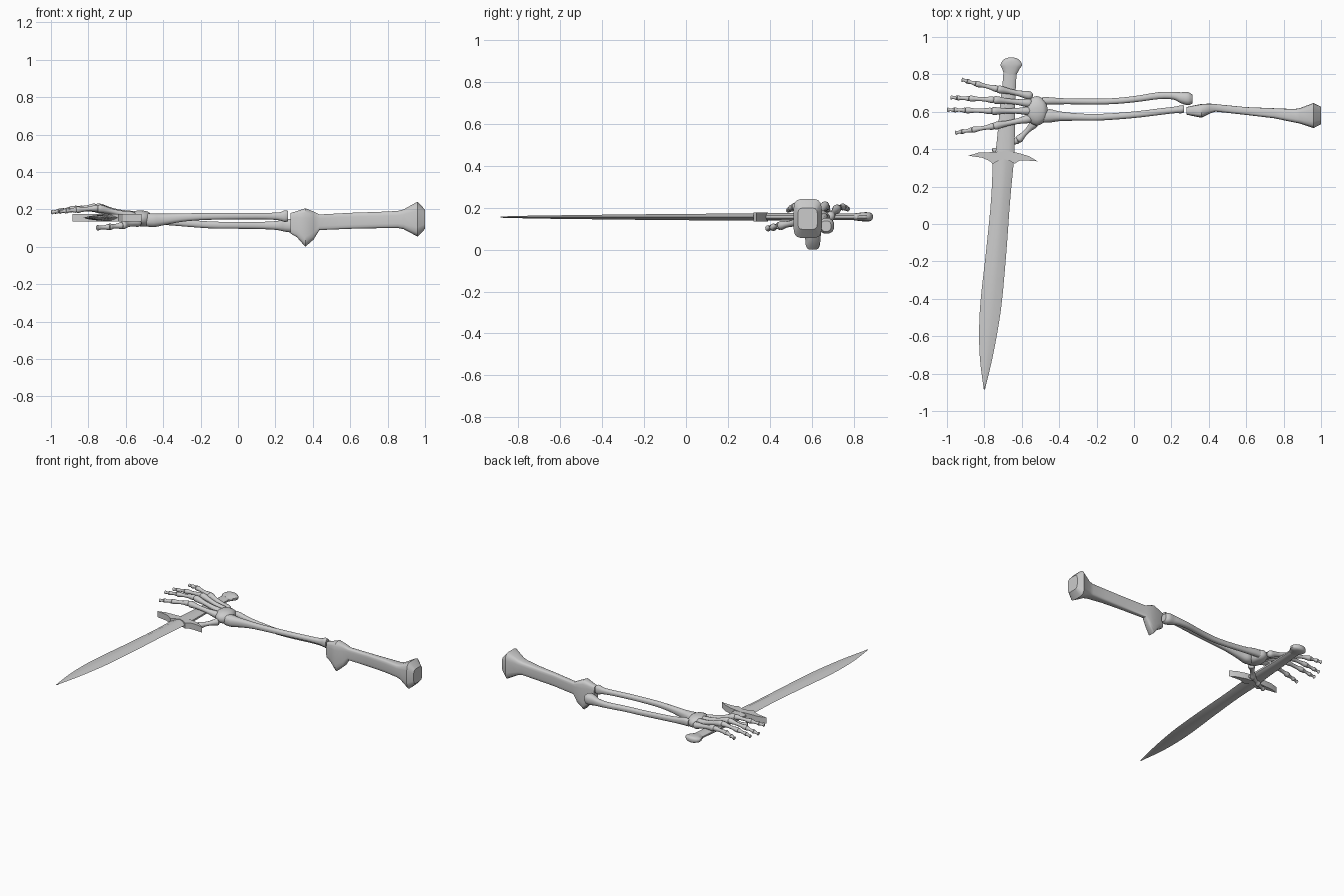
import bpy, math
from mathutils import Vector


def catmull(rows, sub):
    """Smoothly interpolate a list of section rows."""
    out = []
    for i in range(len(rows) - 1):
        p0, p1, p2, p3 = (rows[max(0, min(len(rows) - 1, i + k))] for k in (-1, 0, 1, 2))
        for s in range(sub):
            t = s / sub
            out.append([0.5 * (2 * b + (c - a) * t + (2 * a - 5 * b + 4 * c - d) * t * t
                               + (3 * b - a - 3 * c + d) * t ** 3)
                        for a, b, c, d in zip(p0, p1, p2, p3)])
    out.append(list(rows[-1]))
    return out


def ring(n=12, power=2.0):
    """Superellipse cross-section; a higher power is boxier."""
    pts = []
    for i in range(n):
        a = 2 * math.pi * (i + 0.5) / n
        c, s = math.cos(a), math.sin(a)
        pts.append((math.copysign(abs(c) ** (2 / power), c),
                    math.copysign(abs(s) ** (2 / power), s)))
    return pts


def mesh(name, verts, faces, angle=40):
    me = bpy.data.meshes.new(name)
    me.from_pydata(verts, [], faces)
    me.update()
    ob = bpy.data.objects.new(name, me)
    bpy.context.collection.objects.link(ob)
    bpy.ops.object.select_all(action='DESELECT')
    ob.select_set(True)
    bpy.context.view_layer.objects.active = ob
    bpy.ops.object.shade_smooth_by_angle(angle=math.radians(angle))
    return ob


def loft(name, rows, section=None, sub=3, angle=40, axis=None):
    """Skin sections (x, y, z, half_width, half_height); axis keeps them parallel."""
    section = section or ring()
    rows = catmull(rows, sub)
    n = len(section)
    ctr = [Vector(r[:3]) for r in rows]
    verts, faces = [], []
    for i, r in enumerate(rows):
        t = axis or (ctr[min(i + 1, len(ctr) - 1)] - ctr[max(i - 1, 0)]).normalized()
        side = Vector((0, 0, 1)).cross(t).normalized()
        up = t.cross(side)
        for u, v in section:
            verts.append(ctr[i] + side * u * max(r[3], .001) + up * v * max(r[4], .001))
    for i in range(len(rows) - 1):
        for j in range(n):
            k = (j + 1) % n
            faces.append((i * n + j, i * n + k, (i + 1) * n + k, (i + 1) * n + j))
    faces.append(tuple(reversed(range(n))))
    faces.append(tuple(range((len(rows) - 1) * n, len(rows) * n)))
    return mesh(name, verts, faces, angle)


def small_bone(name, a, b, r):
    """Finger bone: knobbed ends, thinner shaft."""
    a, b = Vector(a), Vector(b)
    prof = [(-.04, .45), (.03, 1), (.16, .95), (.35, .7), (.65, .65), (.86, .9), (.97, .9), (1.03, .4)]
    loft(name, [(*a.lerp(b, t), r * k, r * k) for t, k in prof], ring(10), sub=2)


X = Vector((1, 0, 0))

# upper arm bone: crisp, boxy ends
loft("upper_arm_bone", [
    (.28, .605, .13, .020, .055), (.315, .605, .125, .028, .070), (.36, .605, .107, .037, .104),
    (.405, .617, .118, .027, .075), (.435, .621, .135, .020, .042), (.60, .604, .143, .021, .043),
    (.75, .592, .147, .027, .044), (.855, .579, .150, .036, .046), (.885, .578, .151, .041, .053),
    (.96, .580, .152, .068, .094), (1.0, .58, .151, .047, .052)],
    ring(16, 4.5), sub=1, axis=X)

# two forearm bones
loft("forearm_bone_outer", [
    (-.49, .66, .150, .020, .025), (-.45, .658, .150, .020, .026), (-.36, .656, .138, .016, .020),
    (-.15, .655, .121, .016, .019), (.0, .667, .119, .017, .019), (.13, .686, .118, .019, .020),
    (.21, .686, .118, .021, .025), (.25, .675, .118, .030, .034), (.29, .67, .117, .036, .037),
    (.312, .668, .116, .024, .026)], ring(12, 2.5), axis=X)
loft("forearm_bone_inner", [
    (-.49, .575, .148, .034, .036), (-.45, .578, .146, .037, .038), (-.40, .576, .15, .027, .032),
    (-.30, .572, .160, .020, .023), (-.18, .571, .166, .018, .019), (.0, .584, .168, .018, .018),
    (.15, .602, .168, .018, .018), (.22, .61, .167, .018, .022), (.25, .613, .168, .022, .032),
    (.268, .615, .168, .020, .028)], ring(12, 2.5), axis=X)

# wrist
loft("wrist_block", [
    (-.572, .605, .16, .035, .022), (-.555, .605, .16, .064, .036), (-.52, .605, .156, .080, .043),
    (-.485, .605, .152, .064, .040), (-.466, .605, .15, .035, .025)], ring(16, 2.2))

# four fingers: base, knuckle, two joints, tip
fingers = {
    "little": [(-.55, .685, .160), (-.73, .722, .200), (-.845, .750, .208), (-.89, .763, .202), (-.92, .772, .197)],
    "ring": [(-.55, .645, .166), (-.75, .664, .216), (-.88, .671, .206), (-.945, .674, .197), (-.98, .677, .190)],
    "middle": [(-.55, .605, .168), (-.76, .604, .218), (-.90, .608, .204), (-.96, .610, .194), (-.998, .611, .188)],
    "index": [(-.55, .565, .164), (-.75, .523, .211), (-.865, .503, .201), (-.92, .494, .196), (-.955, .487, .191)]}
for nm, joints in fingers.items():
    for i, r in enumerate((.023, .018, .0145, .0125)):
        small_bone(f"{nm}_finger_bone_{i + 1}", joints[i], joints[i + 1], r)

# thumb, passing under the sword
thumb = [(-.53, .54, .135), (-.62, .448, .118), (-.69, .415, .11), (-.755, .39, .105)]
for i, r in enumerate((.023, .019, .016)):
    small_bone(f"thumb_bone_{i + 1}", thumb[i], thumb[i + 1], r)

# sword blade: bevelled section with a flat middle
blade_section = [(1, 0), (.3, 1), (-.3, 1), (-1, 0), (-.3, -1), (.3, -1)]
loft("sword_blade", [
    (-.697, .36, .159, .057, .017), (-.713, .13, .159, .051, .016), (-.735, -.13, .159, .054, .014),
    (-.762, -.40, .159, .057, .011), (-.778, -.56, .159, .050, .009), (-.791, -.72, .159, .033, .007),
    (-.800, -.885, .159, .003, .003)], blade_section, sub=4, angle=25)

# sword grip and pommel
loft("sword_grip", [
    (-.690, .37, .16, .053, .019), (-.683, .49, .16, .047, .018), (-.677, .62, .16, .042, .017),
    (-.667, .75, .16, .037, .016), (-.660, .85, .16, .036, .016)], ring(12, 2.5))
loft("sword_pommel", [
    (-.661, .80, .16, .034, .016), (-.658, .83, .16, .048, .020), (-.656, .852, .16, .059, .022),
    (-.656, .875, .16, .046, .021), (-.656, .886, .16, .028, .016), (-.656, .891, .16, .008, .008)],
    ring(14, 2.3), axis=Vector((0, 1, 0)))

# cross guard: extruded crescent outline
outline = [(-.885, .365), (-.83, .382), (-.76, .384), (-.69, .390), (-.62, .380), (-.56, .362), (-.515, .335),
           (-.585, .340), (-.615, .338), (-.638, .322), (-.66, .335), (-.695, .348),
           (-.73, .335), (-.755, .322), (-.775, .338), (-.81, .354)]
n = len(outline)
verts = [(x, y, z) for z in (.138, .180) for x, y in outline]
faces = [tuple(range(n)), tuple(reversed(range(n, 2 * n)))]
faces += [(i, i + n, (i + 1) % n + n, (i + 1) % n) for i in range(n)]
guard = mesh("sword_guard", verts, faces, 30)
guard.data.flip_normals()

# rest the model exactly on the ground
low = min((v.co.z for o in bpy.data.objects for v in o.data.vertices))
for o in bpy.data.objects:
    o.location.z = -low
